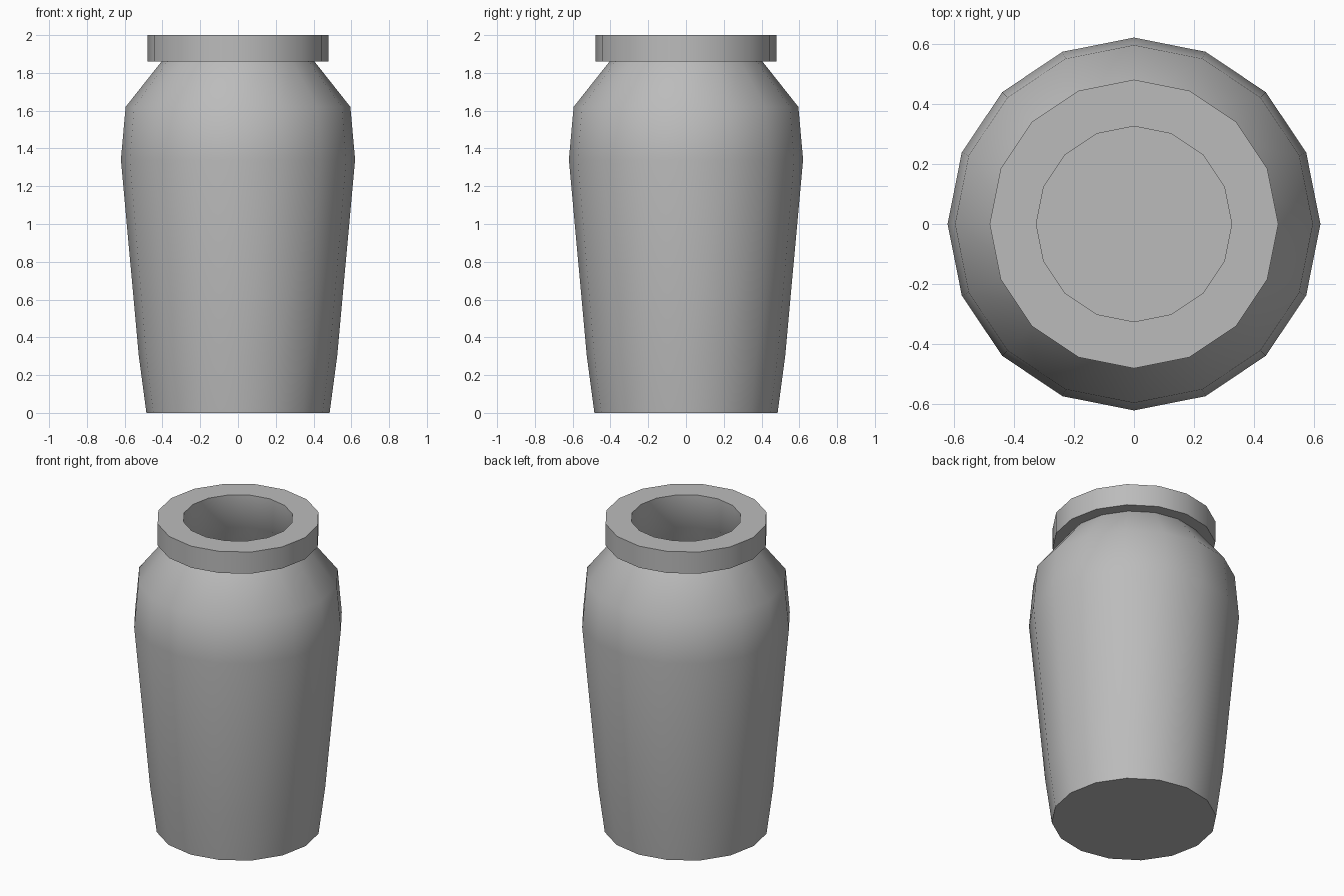
import bpy, bmesh, math

SIDES = 16

cube = bpy.data.objects.get("Cube")
if cube:
    bpy.data.objects.remove(cube, do_unlink=True)

grey = bpy.data.materials.new("plain_grey")
grey.use_nodes = True
colour = (0.5, 0.5, 0.5, 1)
grey.diffuse_color = colour
grey.node_tree.nodes["Principled BSDF"].inputs["Base Color"].default_value = colour


def lathe(name, profile, closed=False):
    """Spin (radius, height) points around z; points at radius 0 merge into caps."""
    bm = bmesh.new()
    rings = []
    for r, z in profile:
        rings.append([bm.verts.new((r * math.cos(a), r * math.sin(a), z))
                      for a in (math.tau * i / SIDES for i in range(SIDES))])
    pairs = list(zip(rings, rings[1:]))
    if closed:
        pairs.append((rings[-1], rings[0]))
    for low, high in pairs:
        for i in range(SIDES):
            j = (i + 1) % SIDES
            bm.faces.new((low[i], low[j], high[j], high[i]))
    if not closed:
        bm.faces.new(rings[0][::-1])
        bm.faces.new(rings[-1])
    bmesh.ops.recalc_face_normals(bm, faces=bm.faces)
    mesh = bpy.data.meshes.new(name)
    bm.to_mesh(mesh)
    bm.free()
    mesh.materials.append(grey)
    obj = bpy.data.objects.new(name, mesh)
    bpy.context.collection.objects.link(obj)
    bpy.ops.object.select_all(action="DESELECT")
    obj.select_set(True)
    bpy.context.view_layer.objects.active = obj
    bpy.ops.object.shade_smooth_by_angle(angle=math.radians(40))
    return obj


# Hollow jar: outside from the base up, under and over the rim, then down the inside
lathe("jar", [
    (0.485, 0), (0.525, 0.3), (0.62, 1.34), (0.595, 1.62), (0.405, 1.86),
    (0.48, 1.86), (0.48, 2), (0.325, 2), (0.325, 1.79),
    (0.5, 1.58), (0.52, 1.34), (0.425, 0.3), (0.39, 0.1),
])
